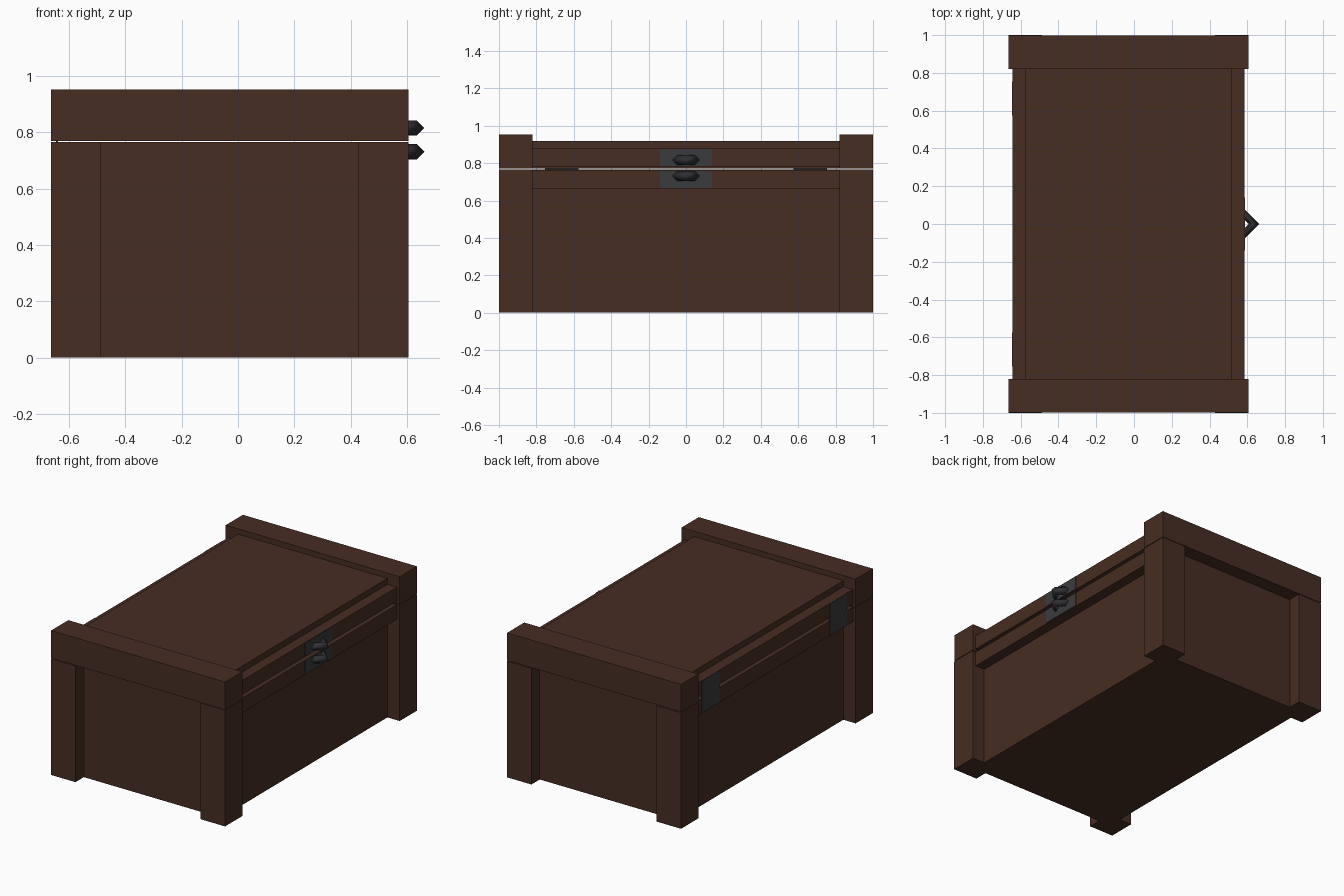
import bpy, math

if "Cube" in bpy.data.objects:
    bpy.data.objects.remove(bpy.data.objects["Cube"])


def material(name, r, g, b):
    m = bpy.data.materials.new(name)
    m.diffuse_color = (r, g, b, 1)
    m.use_nodes = True
    m.node_tree.nodes["Principled BSDF"].inputs["Base Color"].default_value = m.diffuse_color
    return m


WOOD = material("dark brown wood", 0.063, 0.026, 0.017)
IRON = material("grey iron plate", 0.042, 0.044, 0.046)
RING = material("dark iron ring", 0.028, 0.028, 0.032)


def box(name, x, y, z, mat):
    """Box from (min, max) ranges on each axis."""
    mid = [(a + b) / 2 for a, b in (x, y, z)]
    bpy.ops.mesh.primitive_cube_add(size=1, location=mid)
    o = bpy.context.object
    o.name = name
    o.scale = [b - a for a, b in (x, y, z)]
    bpy.ops.object.transform_apply(location=False, rotation=False, scale=True)
    o.data.materials.append(mat)
    return o


def span(s, a, b):
    return tuple(sorted((s * a, s * b)))


CX = -0.029                # centre of the woodwork (rings shift it off zero)
HALF, CORE, STRIP = 0.635, 0.545, 0.614
SPLIT_LOW, SPLIT_HIGH = 0.766, 0.770


def side_x(s, a, b):
    return tuple(sorted((CX + s * a, CX + s * b)))


# Chest body and lid panel
box("chest_body", (CX - CORE, CX + CORE), (-0.913, 0.913), (0, SPLIT_LOW), WOOD)
box("lid_panel", (CX - CORE, CX + CORE), (-0.82, 0.82), (SPLIT_HIGH, 0.917), WOOD)

for sy, end in ((-1, "front"), (1, "back")):
    # End rails of the lid
    box(end + "_lid_rail", (CX - HALF, CX + HALF), span(sy, 0.82, 0.999),
        (SPLIT_HIGH, 0.952), WOOD)
    # Corner legs
    for sx, side in ((-1, "left"), (1, "right")):
        box(f"{end}_{side}_leg", side_x(sx, HALF - 0.178, HALF), span(sy, 0.82, 1.0),
            (0, SPLIT_LOW), WOOD)
    # Hinge plates on the left side
    box(end + "_hinge_plate", side_x(-1, STRIP - 0.004, STRIP + 0.004),
        span(sy, 0.575, 0.755), (0.668, 0.876), IRON)

# Side strips on the lid and on the body
for sx, side in ((-1, "left"), (1, "right")):
    for part, z in (("lid", (0.783, 0.877)), ("body", (0.664, 0.761))):
        box(f"{side}_{part}_strip", side_x(sx, CORE - 0.005, STRIP), (-0.82, 0.82), z, WOOD)

# Latch plates and rings on the right side
for part, z, ring_z in (("upper", (0.785, 0.875), 0.816), ("lower", (0.668, 0.759), 0.731)):
    box(part + "_latch_plate", side_x(1, STRIP - 0.004, STRIP + 0.003), (-0.14, 0.14), z, IRON)
    bpy.ops.mesh.primitive_torus_add(major_segments=4, minor_segments=4,
                                     major_radius=0.052, minor_radius=0.027,
                                     location=(0.583, 0, ring_z))
    ring = bpy.context.object
    ring.name = part + "_latch_ring"
    ring.data.materials.append(RING)
    bpy.ops.object.shade_smooth()
